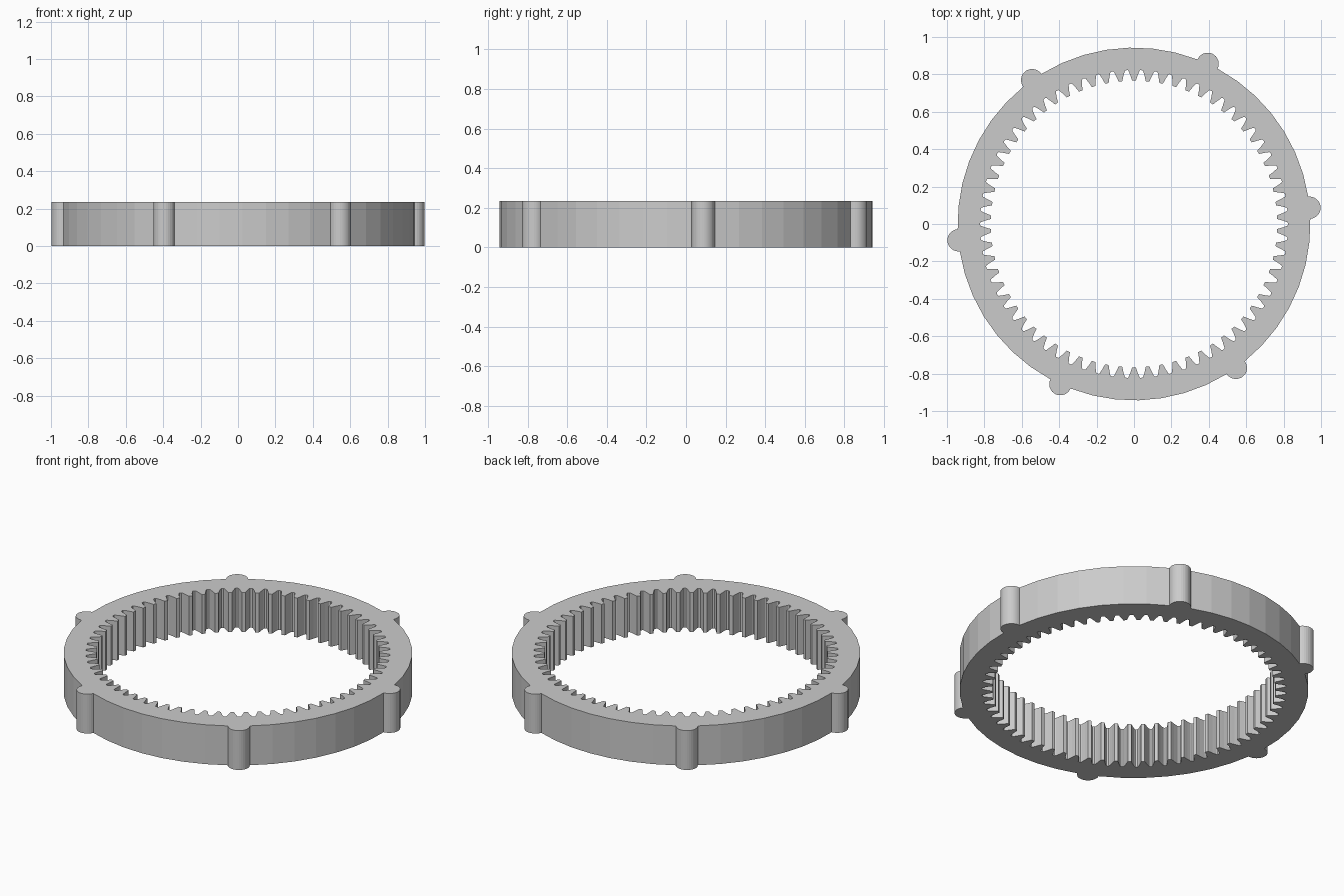
import bpy
import bmesh
from math import cos, sin, pi, radians

HEIGHT = 0.235
OUTER_R = 0.943
LUG_R = 0.059
LUG_COUNT = 6
LUG_START = radians(5.3)
TEETH = 66
PITCH = 2 * pi / TEETH
TOOTH_PHASE = pi / 2


def polar(r, a):
    return (r * cos(a), r * sin(a))


def outer_outline():
    # Arc segments of the rim joined by half-round lugs
    pts = []
    sector = 2 * pi / LUG_COUNT
    half = LUG_R / OUTER_R
    for i in range(LUG_COUNT):
        mid = LUG_START + i * sector
        cx, cy = polar(OUTER_R, mid)
        for k in range(17):
            dx, dy = polar(LUG_R, mid - pi / 2 + pi * k / 16)
            pts.append((cx + dx, cy + dy))
        for k in range(8):
            pts.append(polar(OUTER_R, mid + half + (sector - 2 * half) * k / 7))
    return pts


def inner_outline():
    # One tooth: half widths (as part of the pitch) at rising radius
    flank = [(0.13, 0.766), (0.185, 0.778), (0.25, 0.794),
             (0.32, 0.808), (0.37, 0.819), (0.43, 0.823)]
    tooth = [(-w, r) for w, r in reversed(flank)] + flank
    return [polar(r, TOOTH_PHASE + (i + w) * PITCH)
            for i in range(TEETH) for w, r in tooth]


def add_loop(curve, pts):
    spline = curve.splines.new('POLY')
    spline.points.add(len(pts) - 1)
    for p, (x, y) in zip(spline.points, pts):
        p.co = (x, y, 0, 1)
    spline.use_cyclic_u = True


cube = bpy.data.objects.get("Cube")
if cube:
    bpy.data.objects.remove(cube, do_unlink=True)

# Filled profile, extruded to full height
curve = bpy.data.curves.new("ring_gear", 'CURVE')
curve.dimensions = '2D'
curve.fill_mode = 'BOTH'
curve.extrude = HEIGHT / 2
add_loop(curve, outer_outline())
add_loop(curve, inner_outline())
ring = bpy.data.objects.new("ring_gear", curve)
bpy.context.collection.objects.link(ring)
bpy.ops.object.select_all(action='DESELECT')
ring.select_set(True)
bpy.context.view_layer.objects.active = ring
bpy.ops.object.convert(target='MESH')
ring = bpy.context.object

# Weld the caps to the walls and stand the ring on the ground
bm = bmesh.new()
bm.from_mesh(ring.data)
bmesh.ops.remove_doubles(bm, verts=bm.verts, dist=0.0002)
bmesh.ops.translate(bm, verts=bm.verts, vec=(0, 0, HEIGHT / 2))
bmesh.ops.recalc_face_normals(bm, faces=bm.faces)
for f in bm.faces:
    f.smooth = False
bm.to_mesh(ring.data)
bm.free()

# Plain grey finish
grey = bpy.data.materials.new("plain_grey")
grey.use_nodes = True
colour = (0.6, 0.6, 0.6, 1)
grey.diffuse_color = colour
grey.node_tree.nodes["Principled BSDF"].inputs["Base Color"].default_value = colour
ring.data.materials.clear()
ring.data.materials.append(grey)
